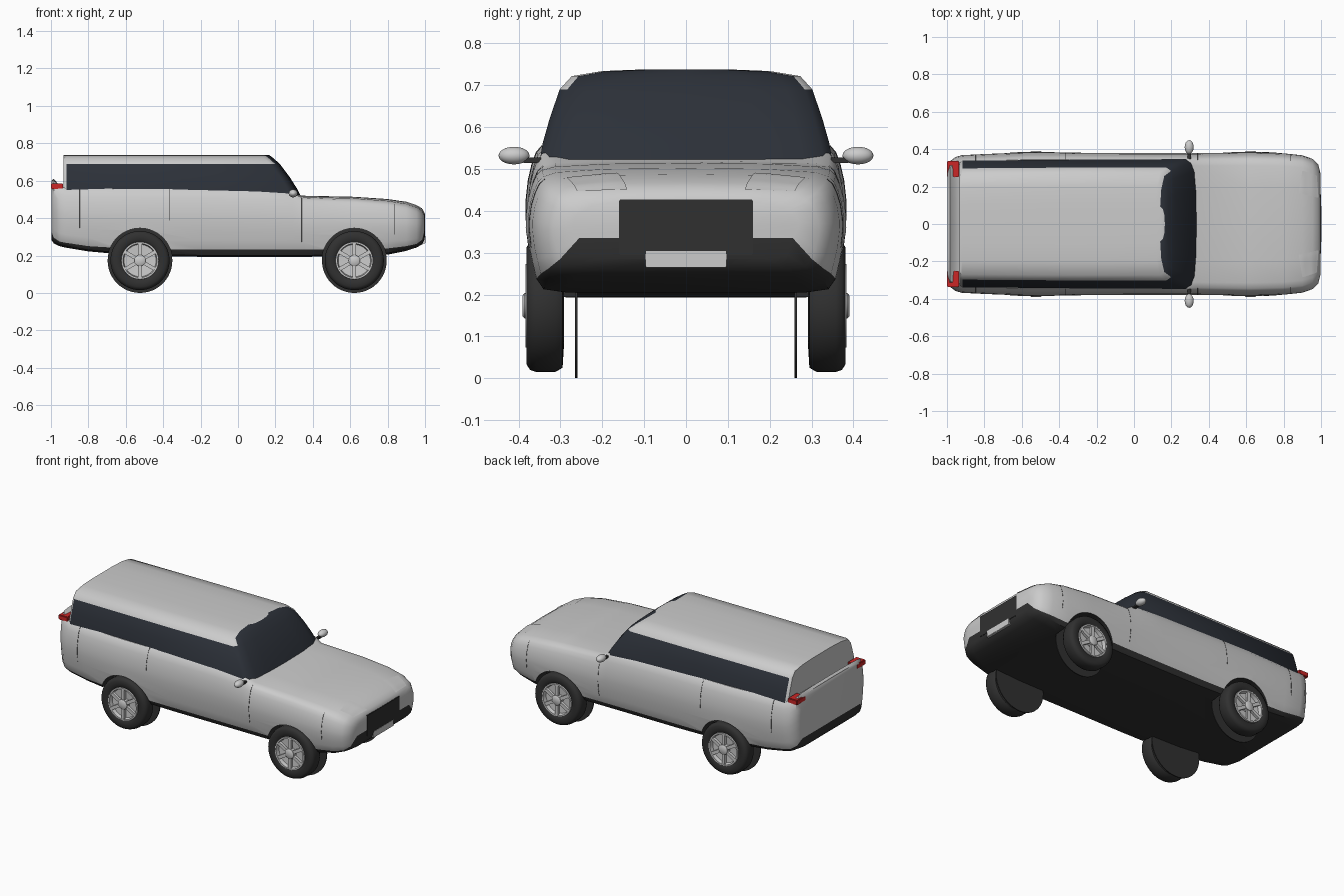
import bpy, bmesh, math
from mathutils import Matrix, Vector
from mathutils.bvhtree import BVHTree

if "Cube" in bpy.data.objects:
    bpy.data.objects.remove(bpy.data.objects["Cube"])


def mat(name, r, g, b):
    m = bpy.data.materials.new(name)
    m.diffuse_color = (r, g, b, 1)
    m.use_nodes = True
    m.node_tree.nodes["Principled BSDF"].inputs["Base Color"].default_value = m.diffuse_color
    return m


SILVER = mat("silver_paint", .62, .62, .62)
BLACK = mat("black_trim", .03, .03, .03)
GLASS = mat("dark_glass", .025, .03, .04)
RED = mat("red_lens", .6, .02, .02)
WHITE = mat("clear_lens", .9, .9, .9)


def make(name, bm, mats, angle=40):
    bmesh.ops.recalc_face_normals(bm, faces=bm.faces)
    me = bpy.data.meshes.new(name)
    bm.to_mesh(me)
    bm.free()
    for m in mats:
        me.materials.append(m)
    me.shade_smooth()
    me.set_sharp_from_angle(angle=math.radians(angle))
    ob = bpy.data.objects.new(name, me)
    bpy.context.collection.objects.link(ob)
    return ob


def loft(name, halves, mats, pick):
    """Skin half outlines (y >= 0, ends on y = 0), mirrored to closed rings."""
    bm = bmesh.new()
    m = len(halves[0]) - 1
    n = 2 * m
    rings = []
    for h in halves:
        pts = h + [(x, -y, z) for x, y, z in h[-2:0:-1]]
        rings.append([bm.verts.new(p) for p in pts])
    for i in range(len(rings) - 1):
        a, b = rings[i], rings[i + 1]
        for j in range(n):
            k = (j + 1) % n
            f = bm.faces.new((a[j], a[k], b[k], b[j]))
            f.material_index = pick(i, min(j, n - 1 - j))
    for i, r in ((-1, rings[0]), (len(rings), rings[-1])):
        for j in range(m):
            vs = list(dict.fromkeys([r[j], r[j + 1], r[(n - j - 1) % n], r[(n - j) % n]]))
            bm.faces.new(vs).material_index = pick(i, j)
    return make(name, bm, mats)


def lathe(name, profile, m, segs=48):
    """Turn (radius, y) points around the y axis."""
    bm = bmesh.new()
    vs = [bm.verts.new((r, y, 0)) for r, y in profile]
    es = [bm.edges.new(p) for p in zip(vs, vs[1:])]
    bmesh.ops.spin(bm, geom=vs + es, cent=(0, 0, 0), axis=(0, 1, 0),
                   angle=2 * math.pi, steps=segs, use_duplicate=False)
    bmesh.ops.remove_doubles(bm, verts=bm.verts, dist=1e-5)
    return make(name, bm, [m])


def box(name, lo, hi, m, bevel=.004):
    bm = bmesh.new()
    lo, hi = Vector(lo), Vector(hi)
    bmesh.ops.create_cube(bm, size=1, matrix=Matrix.Translation((lo + hi) / 2)
                          @ Matrix.Diagonal((*(hi - lo), 1)))
    bmesh.ops.bevel(bm, geom=bm.edges[:], offset=bevel, segments=2, affect='EDGES')
    return make(name, bm, [m])


# Body stations: x, half width, underside, trim line, shoulder, top centre
STATIONS = [
    (-.998, .30, .285, .33, .585, .60), (-.985, .335, .265, .295, .60, .61),
    (-.955, .358, .25, .275, .572, .575), (-.92, .368, .242, .268, .56, .562),
    (-.8, .374, .222, .25, .558, .56), (-.55, .384, .20, .235, .556, .56),
    (-.2, .38, .193, .232, .553, .556), (.1, .379, .193, .232, .548, .55),
    (.29, .379, .193, .232, .538, .54), (.34, .379, .193, .232, .508, .52),
    (.62, .383, .195, .232, .497, .514), (.8, .378, .205, .238, .482, .502),
    (.9, .367, .225, .25, .465, .487), (.955, .348, .243, .262, .445, .468),
    (.985, .318, .26, .285, .425, .45), (.997, .27, .285, .335, .40, .428)]
FLANK = [(.945, 0), (.968, .15), (.988, .3), (1, .48), (.998, .6), (.985, .74),
         (.962, .86), (.935, .95), (.9, 1)]


def section(x, w, zb, zs, zt, zc):
    pts = [(x, 0, zb), (x, .75 * w, zb), (x, .9 * w, zb + .008)]
    pts += [(x, k * w, zs + f * (zt - zs)) for k, f in FLANK]
    return pts + [(x, k * w, zt + f * (zc - zt)) for k, f in ((.82, .5), (.5, .9), (0, 1))]


def section_at(x):
    for a, b in zip(STATIONS, STATIONS[1:]):
        if a[0] <= x <= b[0]:
            t = (x - a[0]) / (b[0] - a[0])
            return section(*[p + t * (q - p) for p, q in zip(a, b)])


body = loft("body", [section(*s) for s in STATIONS], [SILVER, BLACK],
            lambda i, j: 1 if j < 3 else 0)
bm = bmesh.new()
bm.from_mesh(body.data)
surface = BVHTree.FromBMesh(bm)
bm.free()

# Headlights, laid on the bonnet surface
LAMP = [Vector(p) for p in ((.88, .165), (.985, .14), (.975, .26), (.9, .285))]
for side in (1, -1):
    bm = bmesh.new()
    n = 8
    grid = []
    for i in range(n + 1):
        for j in range(n + 1):
            u, v = i / n, j / n
            p = LAMP[0].lerp(LAMP[1], u).lerp(LAMP[3].lerp(LAMP[2], u), v)
            hit, nor = surface.ray_cast(Vector((p.x, p.y * side, 2)), Vector((0, 0, -1)))[:2]
            grid.append(bm.verts.new(hit + nor * .003))
    for i in range(n):
        for j in range(n):
            a = i * (n + 1) + j
            bm.faces.new((grid[a], grid[a + 1], grid[a + n + 2], grid[a + n + 1]))
    make("headlight", bm, [WHITE])

# Wheel arches cut out of the body
WHEELS = [(x, s) for x in (-.524, .622) for s in (1, -1)]
AXLE_Z = .173
for x, s in WHEELS:
    bm = bmesh.new()
    bmesh.ops.create_cone(bm, cap_ends=True, segments=64, radius1=.173, radius2=.173, depth=.24,
                          matrix=Matrix.Translation((x, s * .382, AXLE_Z))
                          @ Matrix.Rotation(math.pi / 2, 4, 'X'))
    for f in bm.faces:
        f.material_index = 1
    cutter = make("arch_cutter", bm, [SILVER, BLACK])
    cutter.hide_render = True
    mod = body.modifiers.new("arch", 'BOOLEAN')
    mod.operation, mod.solver, mod.object = 'DIFFERENCE', 'EXACT', cutter
    bpy.context.view_layer.objects.active = body
    bpy.ops.object.modifier_apply(modifier=mod.name)
    bpy.data.objects.remove(cutter)
body.data.shade_smooth()
body.data.set_sharp_from_angle(angle=math.radians(40))

# Cabin: plan outlines stacked upward (z, windscreen x, half width)
LAYERS = [(.515, .338, .35), (.56, .314, .343), (.62, .276, .326), (.69, .223, .302),
          (.722, .187, .273), (.734, .171, .2), (.738, .165, .1)]


def outline(z, xf, w):
    front = [(0, 0), (.003, .5), (.011, .8), (.025, .94), (.05, 1)]
    pts = [(xf - d, k * w, z) for d, k in front]
    return pts + [(x, k * w, z) for x, k in ((-.3, 1), (-.918, .985), (-.932, .95), (-.932, 0))]


def cabin_material(i, j):
    if i == len(LAYERS) or j > 5:
        return 0
    return 1 if j < 3 or i < 3 else 0


loft("cabin", [outline(*l) for l in LAYERS], [SILVER, GLASS], cabin_material)

# Wheels: tyre, rim, spokes and inner arch disc
tyre = lathe("tyre", [(0, .292), (.1, .292), (.148, .295), (.158, .312), (.158, .358),
                      (.153, .373), (.14, .381), (.11, .381), (.1, .374)], BLACK)
rim = lathe("rim", [(.101, .368), (.1, .384), (.091, .384), (.086, .362), (.03, .358),
                    (.03, .386), (.024, .391), (0, .391)], SILVER)
disc = lathe("arch_disc", [(0, .259), (.173, .259), (.173, .265), (0, .265)], BLACK)
bm = bmesh.new()
for i in range(6):
    bmesh.ops.create_cube(bm, size=1, matrix=Matrix.Rotation(i * math.pi / 3, 4, 'Y')
                          @ Matrix.Translation((0, .375, .057))
                          @ Matrix.Diagonal((.02, .016, .07, 1)))
spokes = make("spokes", bm, [SILVER])
for part in (tyre, rim, disc, spokes):
    for k, (x, s) in enumerate(WHEELS):
        ob = part if k == 0 else part.copy()
        if k:
            bpy.context.collection.objects.link(ob)
        ob.location = (x, 0, AXLE_Z)
        ob.rotation_euler.z = 0 if s > 0 else math.pi

# Grille and number plate
box("grille", (.97, -.16, .295), (1, .16, .427), BLACK, .002)
box("number_plate", (.96, -.097, .265), (1.002, .097, .306), SILVER, .002)

for s in (1, -1):
    # Tail lights
    ys = sorted((s * .25, s * .336))
    box("tail_light", (-1, ys[0], .555), (-.935, ys[1], .586), RED)
    # Door mirrors with stalks
    bm = bmesh.new()
    bmesh.ops.create_uvsphere(bm, u_segments=24, v_segments=14, radius=1,
                              matrix=Matrix.Translation((.295, s * .411, .532))
                              @ Matrix.Diagonal((.024, .037, .021, 1)))
    make("mirror", bm, [SILVER])
    ys = sorted((s * .345, s * .39))
    box("mirror_stalk", (.285, ys[0], .514), (.305, ys[1], .527), BLACK, .002)
    # Panel seams following the flanks
    for x, first in ((-.845, 5), (-.365, 6), (.34, 4), (.835, 5)):
        cu = bpy.data.curves.new("panel_seam", 'CURVE')
        cu.dimensions, cu.bevel_depth, cu.bevel_resolution = '3D', .0012, 0
        pts = section_at(x)[first:12]
        sp = cu.splines.new('POLY')
        sp.points.add(len(pts) - 1)
        for p, (px, py, pz) in zip(sp.points, pts):
            p.co = (px, s * py, pz, 1)
        cu.materials.append(BLACK)
        bpy.context.collection.objects.link(bpy.data.objects.new("panel_seam", cu))
